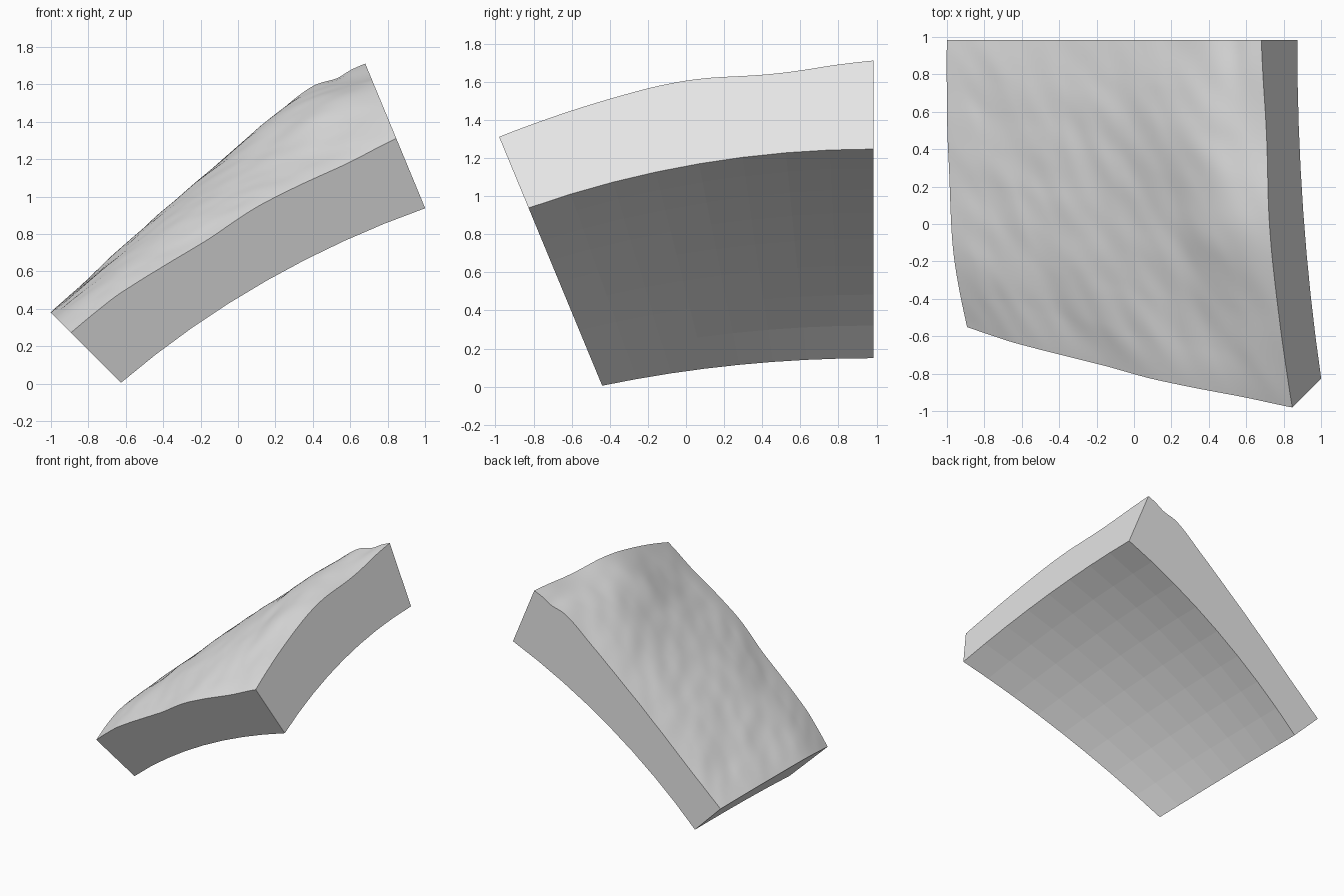
import bpy, bmesh, math
from mathutils import Vector, noise

if "Cube" in bpy.data.objects:
    bpy.data.objects.remove(bpy.data.objects["Cube"])

# Curved terrain tile: a 22.5 degree patch cut from a thick spherical shell
CENTRE = Vector((2.81, 0.983, -3.43))
INNER = 5.062
N_TOP, N_LOW = 80, 8

# Surface radius: rows run back to front, columns left to right
RADII = [
    [5.388, 5.378, 5.392, 5.420, 5.455, 5.507, 5.570, 5.565],
    [5.402, 5.393, 5.405, 5.430, 5.455, 5.515, 5.540, 5.516],
    [5.420, 5.415, 5.425, 5.435, 5.447, 5.475, 5.535, 5.540],
    [5.460, 5.455, 5.440, 5.435, 5.448, 5.455, 5.475, 5.518],
    [5.458, 5.457, 5.440, 5.432, 5.453, 5.456, 5.462, 5.495],
]


def spline(vals, t):
    """Catmull-Rom through evenly spaced values, t in 0..1."""
    n = len(vals) - 1
    i = min(int(t * n), n - 1)
    f = t * n - i
    b, c = vals[i], vals[i + 1]
    a = vals[i - 1] if i > 0 else 2 * b - c
    d = vals[i + 2] if i + 2 <= n else 2 * c - b
    return b + 0.5 * f * (c - a + f * (2*a - 5*b + 4*c - d + f * (3*(b - c) + d - a)))


def point(u, v, r):
    """u: left to right, v: back to front, on a sphere of radius r."""
    a = math.radians(45 - 22.5 * u)
    b = math.radians(22.5 * v)
    return CENTRE + Vector((-math.tan(a), -math.tan(b), 1)).normalized() * r


def surface_radius(u, v):
    r = spline([spline(row, u) for row in RADII], v)
    # small diagonal ripples, fading out towards the rim
    p = Vector((u * 6 - v * 2, v * 3.5, 1.7))
    fade = min(1, 8 * min(u, 1 - u, v, 1 - v))
    back_dip = -0.02 * math.exp(-((u - 0.92) / 0.035) ** 2 - (v / 0.12) ** 2)
    return r + back_dip + (0.3 + 0.7 * fade) * (
        0.009 * noise.noise(p) + 0.005 * noise.noise(p * 2.3))


def grid(bm, n, radius):
    return [[bm.verts.new(point(i / n, j / n, radius(i / n, j / n)))
             for i in range(n + 1)] for j in range(n + 1)]


def fill(bm, g, flip, smooth):
    n = len(g) - 1
    for j in range(n):
        for i in range(n):
            q = [g[j][i], g[j + 1][i], g[j + 1][i + 1], g[j][i + 1]]
            bm.faces.new(q[::-1] if flip else q).smooth = smooth


def rims(g):
    """Left, right, back and front rows of a grid."""
    return [[r[0] for r in g], [r[-1] for r in g], g[0], g[-1]]


bm = bmesh.new()
top = grid(bm, N_TOP, surface_radius)
low = grid(bm, N_LOW, lambda u, v: INNER)
fill(bm, top, False, True)      # smooth terrain
fill(bm, low, True, False)      # faceted underside
# four flat cut walls
for t, l in zip(rims(top), rims(low)):
    step = N_TOP // N_LOW
    for k in range(N_LOW):
        bm.faces.new(t[k * step:(k + 1) * step + 1] + [l[k + 1], l[k]])
bmesh.ops.recalc_face_normals(bm, faces=bm.faces)

mesh = bpy.data.meshes.new("terrain_tile")
bm.to_mesh(mesh)
bm.free()
mat = bpy.data.materials.new("light_grey")
mat.diffuse_color = (0.8, 0.8, 0.8, 1)
mat.use_nodes = True
mat.node_tree.nodes["Principled BSDF"].inputs["Base Color"].default_value = mat.diffuse_color
mesh.materials.append(mat)
tile = bpy.data.objects.new("terrain_tile", mesh)
bpy.context.collection.objects.link(tile)
